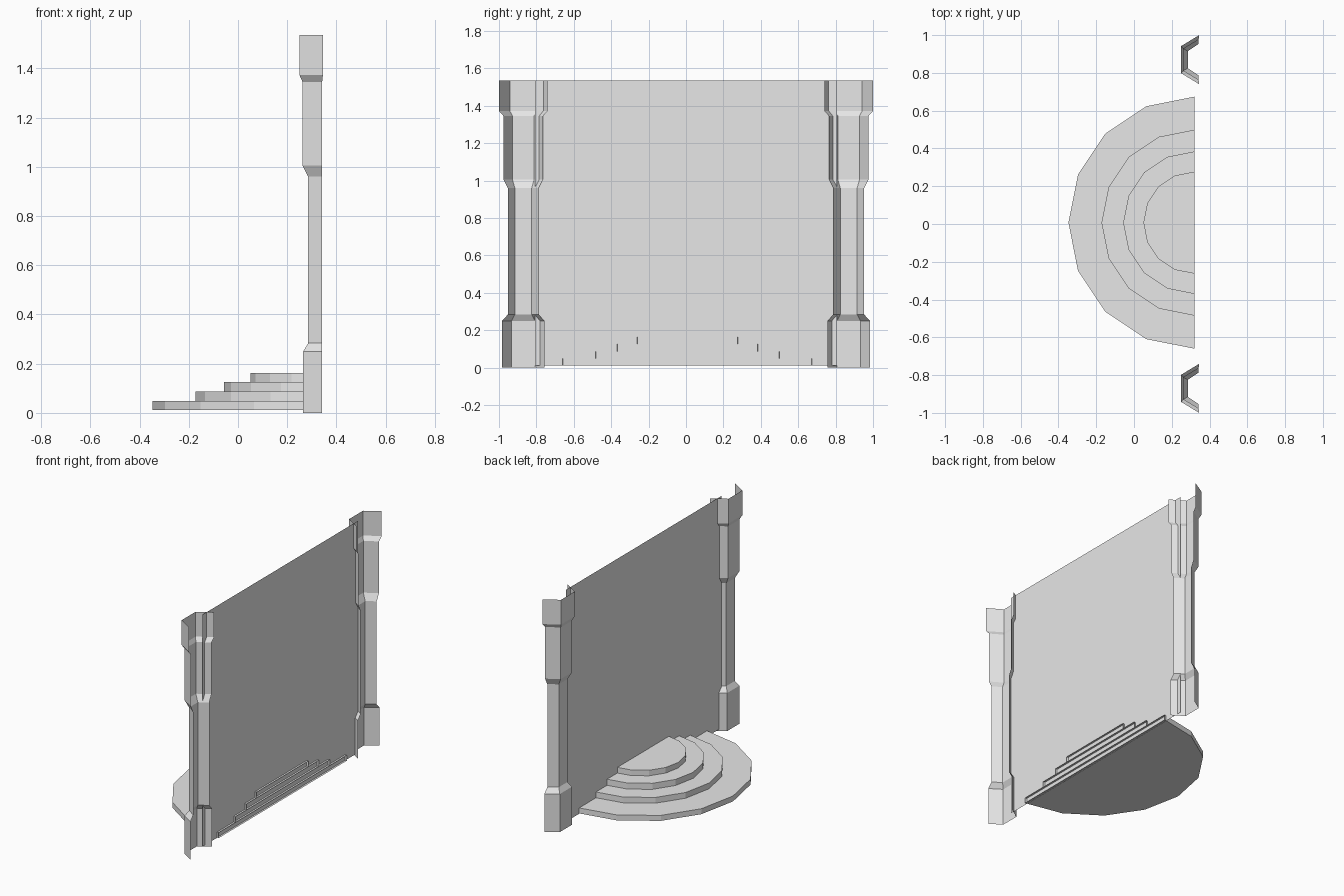
import bpy, bmesh, math

cube = bpy.data.objects.get("Cube")
if cube:
    bpy.data.objects.remove(cube)

grey = bpy.data.materials.new("light_grey_stone")
grey.use_nodes = True
grey.diffuse_color = (0.8, 0.8, 0.8, 1)
grey.node_tree.nodes["Principled BSDF"].inputs["Base Color"].default_value = (0.8, 0.8, 0.8, 1)


def finish(name, bm):
    mesh = bpy.data.meshes.new(name)
    bm.to_mesh(mesh)
    bm.free()
    mesh.materials.append(grey)
    obj = bpy.data.objects.new(name, mesh)
    bpy.context.collection.objects.link(obj)
    return obj


def strip(bm, lower, upper):
    """Join two rows of vertices with quads."""
    for i in range(len(lower) - 1):
        bm.faces.new((lower[i], lower[i + 1], upper[i + 1], upper[i]))


# Back wall: a single thin sheet
WALL_X, WALL_Y = 0.307, 0.808
bm = bmesh.new()
bm.faces.new([bm.verts.new((WALL_X, y, z)) for y, z in
              ((WALL_Y, 0.01), (-WALL_Y, 0.01), (-WALL_Y, 1.535), (WALL_Y, 1.535))])
finish("back_wall", bm)

# Pillars: half-octagon shells, open at the back
# each level: height, front x, back x, half flat width, half total width
base = (0.265, 0.342, 0.063, 0.113)
shaft = (0.285, 0.342, 0.045, 0.083)
neck = (0.262, 0.342, 0.058, 0.106)
cap = (0.250, 0.345, 0.072, 0.130)
levels = ((0, base), (0.25, base), (0.283, shaft), (0.96, shaft),
          (1.005, neck), (1.345, neck), (1.372, cap), (1.535, cap))
for name, side in (("right_pillar", -1), ("left_pillar", 1)):
    bm = bmesh.new()
    rows = []
    for z, (front, back, flat, wide) in levels:
        section = ((back, wide), (front, flat), (front, -flat), (back, -wide))
        rows.append([bm.verts.new((x, side * 0.87 + y, z)) for x, y in section])
    for lower, upper in zip(rows, rows[1:]):
        strip(bm, lower, upper)
    finish(name, bm)

# Steps: stacked half discs, open where they pass through the wall
STEP_X, STEP_Y = 0.32, 0.007
heights = (0.012, 0.048, 0.086, 0.126, 0.163)
for i, radius in enumerate((0.667, 0.492, 0.377, 0.27)):
    bm = bmesh.new()
    rows = []
    for z in heights[i:i + 2]:
        angles = [math.pi / 2 + k * math.pi / 8 for k in range(9)]
        rows.append([bm.verts.new((STEP_X + radius * math.cos(a),
                                   STEP_Y + radius * math.sin(a), z)) for a in angles])
    strip(bm, *rows)
    bm.faces.new(rows[1])
    bm.faces.new(rows[0][::-1])
    finish("step_%d" % (i + 1), bm)
